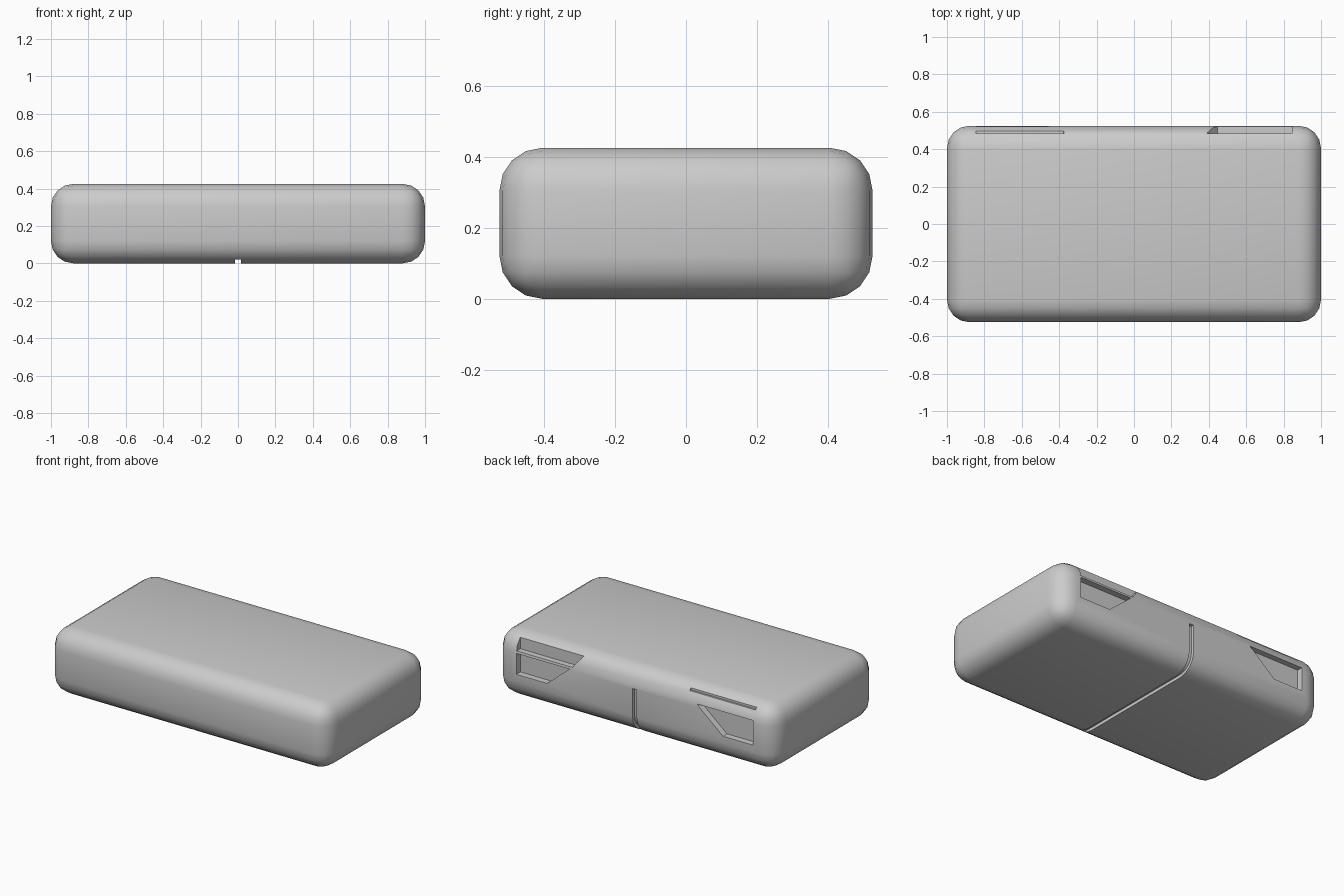
import bpy, bmesh, math
from mathutils import Vector

if "Cube" in bpy.data.objects:
    bpy.data.objects.remove(bpy.data.objects["Cube"])

X, Y, H, R = 1.0, 0.525, 0.425, 0.12


def new_object(name, bm):
    bmesh.ops.recalc_face_normals(bm, faces=bm.faces)
    mesh = bpy.data.meshes.new(name)
    bm.to_mesh(mesh)
    bm.free()
    obj = bpy.data.objects.new(name, mesh)
    bpy.context.collection.objects.link(obj)
    return obj


def prism(name, points, push):
    bm = bmesh.new()
    face = bm.faces.new([bm.verts.new(p) for p in points])
    geom = bmesh.ops.extrude_face_region(bm, geom=[face])["geom"]
    verts = [g for g in geom if isinstance(g, bmesh.types.BMVert)]
    bmesh.ops.translate(bm, verts=verts, vec=Vector(push))
    return new_object(name, bm)


# Rounded body
bm = bmesh.new()
bmesh.ops.create_cube(bm, size=1)
for v in bm.verts:
    v.co = (v.co.x * 2 * X, v.co.y * 2 * Y, (v.co.z + 0.5) * H)
bmesh.ops.bevel(bm, geom=bm.edges[:], offset=R, segments=4, profile=0.5,
                affect='EDGES')
body = new_object("rounded_body", bm)
cutters = []

# Centre groove under the body, curving up the back
d, w = 0.02, 0.03
arc = [(Y - R + (R - d) * math.cos(a), R - (R - d) * math.sin(a))
       for a in (i * math.pi / 8 for i in range(5))]
groove = [(0.6, 0.30), (Y - d, 0.30)] + arc + [(-0.6, d), (-0.6, -0.1), (0.6, -0.1)]
cutters.append(prism("groove_cutter", [(-w / 2, y, z) for y, z in groove], (w, 0, 0)))


# Slanted recesses in the back, each crossed by a strip of the body surface
def inner_x(z):
    return 0.37 + (0.385 - z) * 1.19


for side, bands in ((1, ((0.17, 0.305), (0.32, 0.42))),
                    (-1, ((0.165, 0.322), (0.38, 0.42)))):
    for z0, z1 in bands:
        top_x = inner_x(min(z1, 0.385))
        pts = [(0.845, z0), (0.845, z1), (top_x, z1), (inner_x(z0), z0)]
        cutters.append(prism("recess_cutter",
                             [(side * x, 0.484, z) for x, z in pts], (0, 0.2, 0)))

bpy.context.view_layer.objects.active = body
for cutter in cutters:
    mod = body.modifiers.new("cut", 'BOOLEAN')
    mod.operation = 'DIFFERENCE'
    mod.solver = 'EXACT'
    mod.object = cutter
    bpy.ops.object.modifier_apply(modifier=mod.name)
for cutter in cutters:
    bpy.data.objects.remove(cutter)

bpy.ops.object.select_all(action='DESELECT')
body.select_set(True)
bpy.ops.object.shade_smooth_by_angle(angle=math.radians(35))
